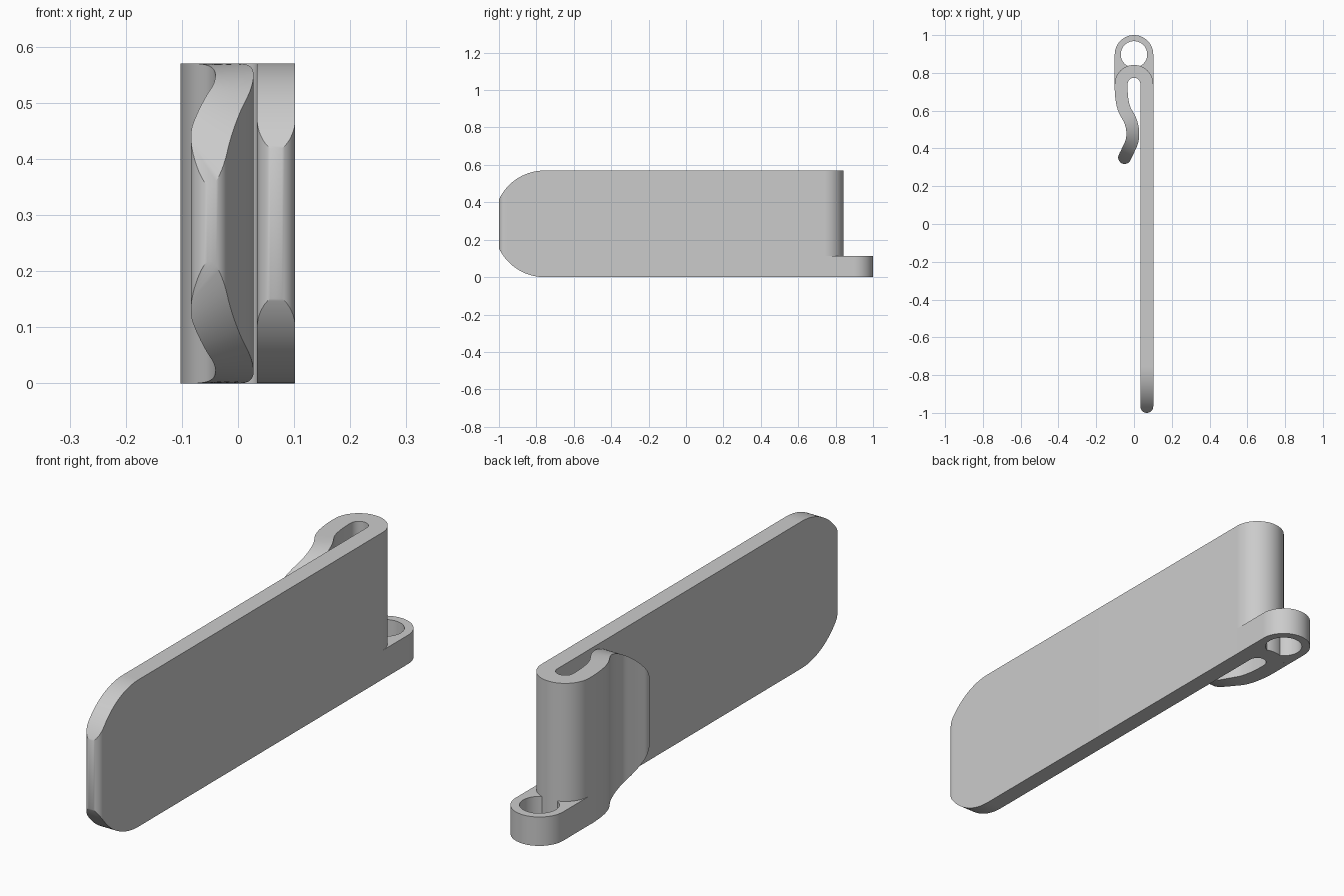
import bpy, bmesh, math
from mathutils import Vector

if "Cube" in bpy.data.objects:
    bpy.data.objects.remove(bpy.data.objects["Cube"])

H = 0.57           # clip height
R = 0.102          # outer bend radius
T = 0.034          # half thickness of the strip, also the slot radius
MID = R - T        # centreline bend radius
BEND_Y = 0.74      # centre of the bend
RING_Y = 1 - R     # centre of the eyelet
HOLE = 0.07
RING_H = 0.112
CORNER = 0.27      # radius of the rounded free ends

grey = bpy.data.materials.new("light grey")
grey.diffuse_color = (0.6, 0.6, 0.6, 1)
grey.use_nodes = True
grey.node_tree.nodes["Principled BSDF"].inputs["Base Color"].default_value = grey.diffuse_color


def solid(name, pairs, zrange):
    """Closed solid from (left, right) point pairs; zrange(p) gives bottom and top."""
    bm = bmesh.new()
    rows = []
    for a, b in pairs:
        (a0, a1), (b0, b1) = zrange(a), zrange(b)
        rows.append([bm.verts.new((p[0], p[1], z))
                     for p, z in ((a, a0), (b, b0), (b, b1), (a, a1))])
    for r, s in zip(rows, rows[1:]):
        for i in range(4):
            j = (i + 1) % 4
            bm.faces.new((r[i], r[j], s[j], s[i]))
    bm.faces.new(rows[0])
    bm.faces.new(rows[-1])
    bmesh.ops.remove_doubles(bm, verts=bm.verts, dist=1e-5)
    bmesh.ops.dissolve_degenerate(bm, edges=bm.edges, dist=1e-6)
    bmesh.ops.recalc_face_normals(bm, faces=bm.faces)
    mesh = bpy.data.meshes.new(name)
    bm.to_mesh(mesh)
    bm.free()
    mesh.materials.append(grey)
    ob = bpy.data.objects.new(name, mesh)
    bpy.context.collection.objects.link(ob)
    bpy.ops.object.select_all(action='DESELECT')
    ob.select_set(True)
    bpy.context.view_layer.objects.active = ob
    bpy.ops.object.shade_smooth_by_angle(angle=math.radians(30))
    return ob


def smooth(pts, n=8):
    """Catmull-Rom curve through points."""
    p = [2 * pts[0] - pts[1]] + pts + [2 * pts[-1] - pts[-2]]
    out = []
    for a, b, c, d in zip(p, p[1:], p[2:], p[3:]):
        for k in range(n):
            t = k / n
            out.append(0.5 * (2 * b + (c - a) * t + (2 * a - 5 * b + 4 * c - d) * t * t
                              + (3 * b - a - 3 * c + d) * t ** 3))
    return out + [pts[-1]]


# Clip centreline: sprung short leg, bend, long leg
spring = smooth([Vector(p) for p in (
    (-0.050, 0.352), (-0.028, 0.397), (-0.010, 0.442), (-0.007, 0.495), (-0.020, 0.548),
    (-0.050, 0.605), (-0.063, 0.655), (-MID, 0.71), (-MID, BEND_Y))])
bend = [Vector((-MID * math.cos(a), BEND_Y + MID * math.sin(a)))
        for a in (math.pi * i / 32 for i in range(1, 33))]
leg = [Vector((MID, -0.74 - (1 - T - 0.74) * i / 20)) for i in range(21)]
path = spring + bend + leg

pairs = []
CAP = 10
for i, c in enumerate(path):
    d = (path[min(i + 1, len(path) - 1)] - path[max(i - 1, 0)]).normalized()
    n = Vector((-d.y, d.x))
    steps = [(0, 1)]
    arc = [(math.sin(k * math.pi / 2 / CAP), math.cos(k * math.pi / 2 / CAP)) for k in range(CAP + 1)]
    if i == 0:                       # rounded tip of the short leg
        steps = [(-s, w) for s, w in reversed(arc)]
    elif i == len(path) - 1:         # rounded tip of the long leg
        steps = arc
    for s, w in steps:
        q = c + d * T * s
        pairs.append((q + n * T * w, q - n * T * w))


def clip_z(p):
    # both free ends are rounded off in side view
    short = p[1] > 0 and p[1] < 0.7 and p[0] < T - 0.002
    start = 0.583 if short else -0.756
    dy = max(0, start - p[1])
    drop = CORNER - math.sqrt(max(0, CORNER ** 2 - dy ** 2))
    return drop, H - drop


solid("clip_strip", pairs, clip_z)

# Eyelet plate: right half of (outer, inner) pairs, wrapped against the bend, then mirrored
gap = RING_Y - BEND_Y
up = (gap ** 2 + R ** 2 - HOLE ** 2) / (2 * gap)
meet = math.asin(up / R)
low = math.atan2(up - gap, R * math.cos(meet))
half = []
for i in range(17):
    a = meet * i / 16
    y = BEND_Y + R * math.sin(a)
    half.append(((R, y), (R * math.cos(a), y)))
for i in range(1, 13):
    a = low * (1 - i / 12)
    half.append(((R, RING_Y + (up - gap) * (1 - i / 12)),
                 (HOLE * math.cos(a), RING_Y + HOLE * math.sin(a))))
for i in range(1, 17):
    a = math.pi / 2 * i / 16
    half.append(((R * math.cos(a), RING_Y + R * math.sin(a)),
                 (HOLE * math.cos(a), RING_Y + HOLE * math.sin(a))))
mirror = [((-o[0], o[1]), (-n[0], n[1])) for o, n in reversed(half[:-1])]
solid("eyelet_plate", half + mirror, lambda p: (0, RING_H))
